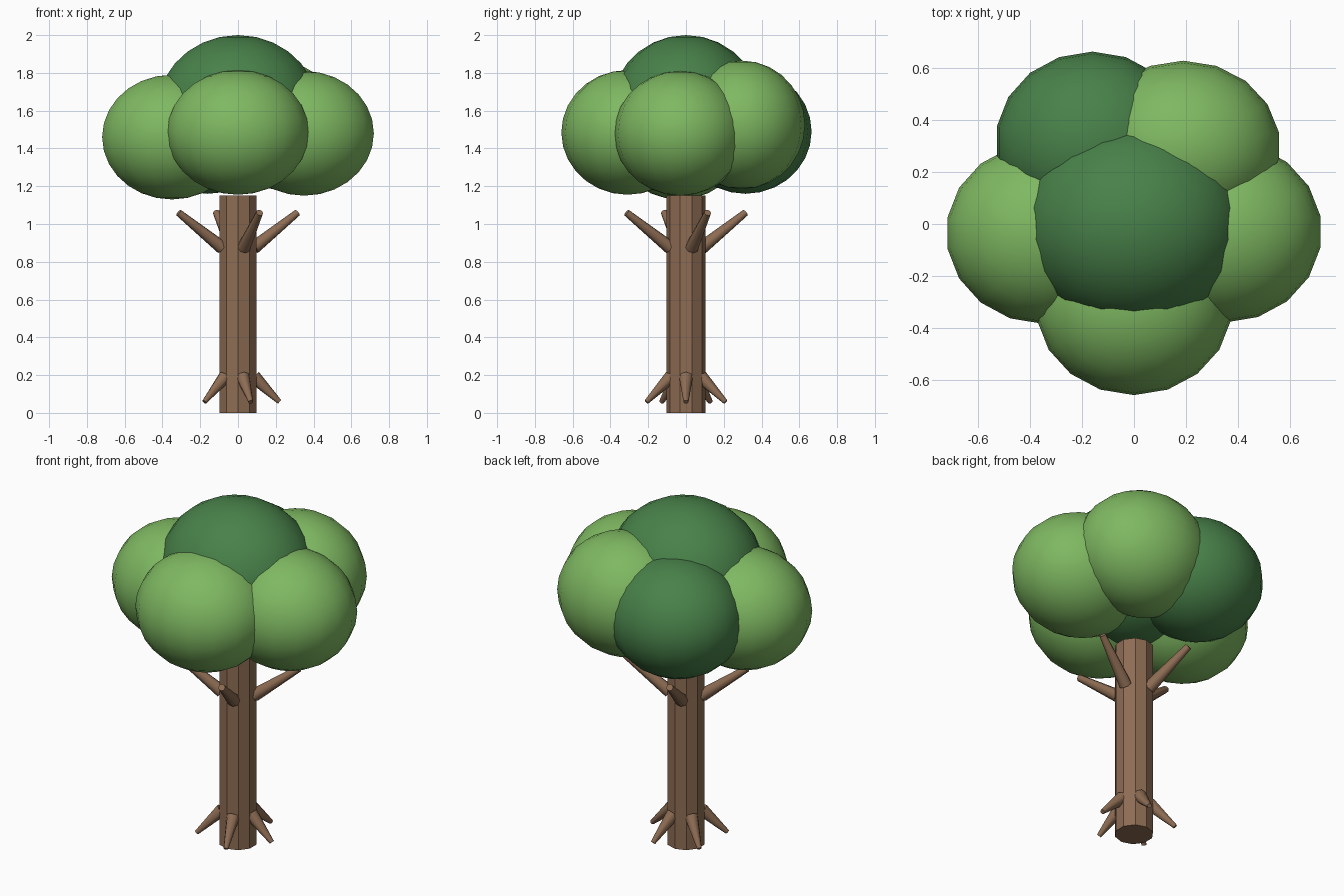
import bpy
from math import cos, sin, radians
from mathutils import Vector

cube = bpy.data.objects.get("Cube")
if cube:
    bpy.data.objects.remove(cube, do_unlink=True)


def make_material(name, rgb):
    mat = bpy.data.materials.new(name)
    mat.use_nodes = True
    mat.diffuse_color = (*rgb, 1)
    bsdf = mat.node_tree.nodes["Principled BSDF"]
    bsdf.inputs["Base Color"].default_value = (*rgb, 1)
    return mat


light_leaf = make_material("light_green_leaf", (0.21, 0.48, 0.12))
dark_leaf = make_material("dark_green_leaf", (0.065, 0.22, 0.067))
bark = make_material("brown_bark", (0.27, 0.152, 0.088))


def finish(name, mat, smooth_angle=None):
    obj = bpy.context.object
    obj.name = name
    obj.data.materials.append(mat)
    if smooth_angle:
        bpy.ops.object.shade_smooth_by_angle(angle=radians(smooth_angle))
    return obj


def leaf_clump(name, centre, radii, mat):
    bpy.ops.mesh.primitive_uv_sphere_add(segments=18, ring_count=14, radius=1, location=centre)
    bpy.context.object.scale = radii
    bpy.ops.object.transform_apply(location=False, rotation=False, scale=True)
    finish(name, mat, 60)


def limb(name, azimuth, start, end, r_start, r_end):
    """Tapered limb between two (radial distance, height) points at an azimuth."""
    a = radians(azimuth)
    p, q = (Vector((r * cos(a), r * sin(a), z)) for r, z in (start, end))
    bpy.ops.mesh.primitive_cone_add(vertices=8, radius1=r_start, radius2=r_end,
                                    depth=(q - p).length, location=(p + q) / 2)
    bpy.context.object.rotation_euler = (q - p).to_track_quat("Z", "Y").to_euler()
    finish(name, bark, 50)


# Faceted trunk
bpy.ops.mesh.primitive_cylinder_add(vertices=10, radius=0.104, depth=1.15, location=(0, 0, 0.575))
finish("trunk", bark)

# Four branches reaching up and five roots reaching down
for i in range(4):
    limb(f"branch_{i + 1}", 20 + 90 * i, (0.09, 0.875), (0.335, 1.06), 0.036, 0.019)
for i in range(5):
    limb(f"root_{i + 1}", 72 * i, (0.085, 0.19), (0.22, 0.058), 0.037, 0.013)

# Leaf crown
side = (0.375, 0.35, 0.33)
leaf_clump("crown_top", (0, 0, 1.6), (0.435, 0.4, 0.4), dark_leaf)
leaf_clump("crown_front", (0, -0.31, 1.485), (0.38, 0.35, 0.33), light_leaf)
leaf_clump("crown_left", (0.35, -0.03, 1.48), side, light_leaf)
leaf_clump("crown_right", (-0.35, -0.035, 1.46), side, light_leaf)
leaf_clump("crown_back_left", (0.19, 0.295, 1.525), (0.375, 0.335, 0.34), light_leaf)
leaf_clump("crown_back_right", (-0.16, 0.315, 1.49), side, dark_leaf)
